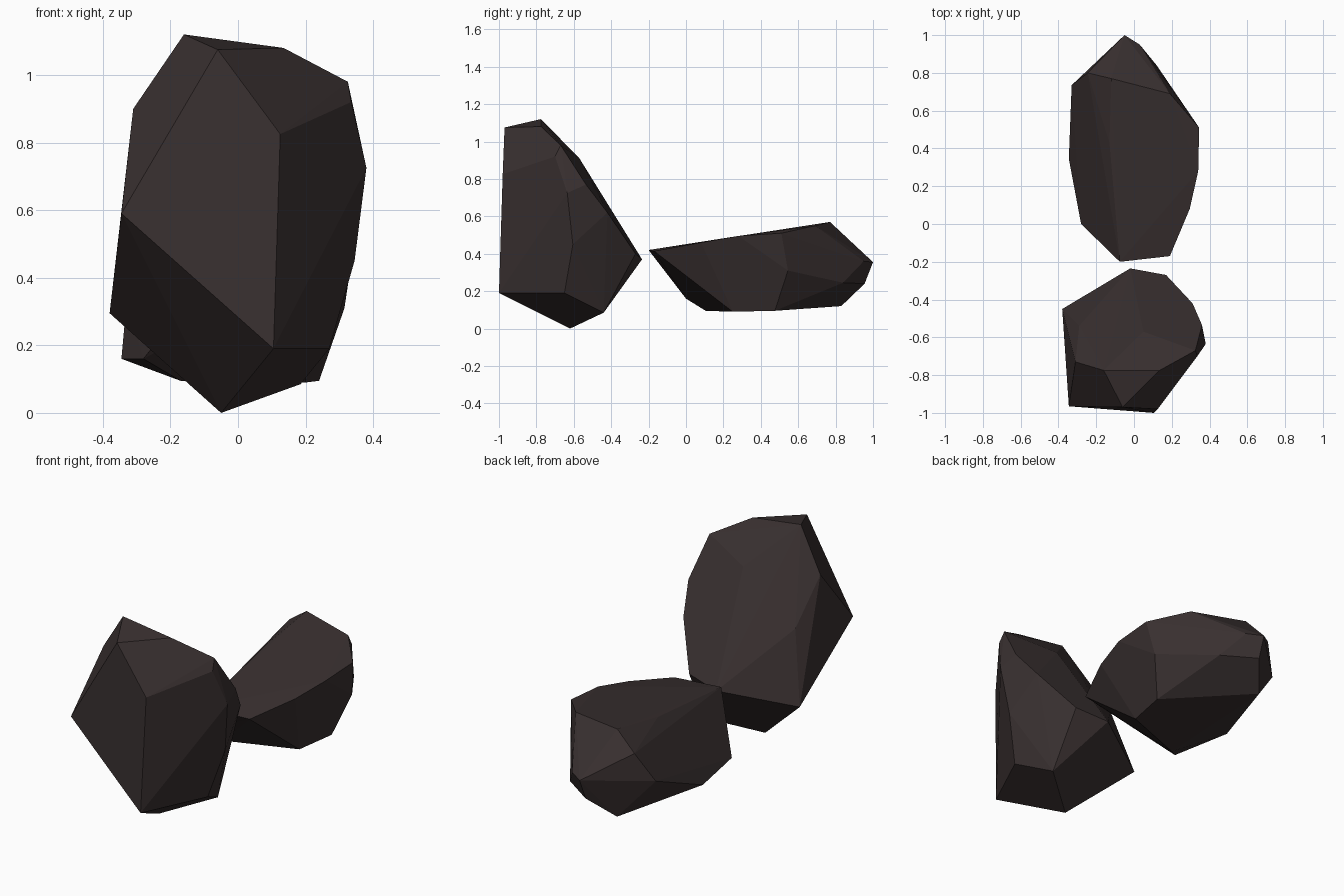
import bpy, bmesh, math

# One dark stone colour
stone = bpy.data.materials.new("dark_brown_stone")
stone.diffuse_color = (0.040, 0.029, 0.029, 1)


def rock(name, corners):
    """Chiselled rock: convex hull around its corner points, flat faces."""
    bm = bmesh.new()
    for c in corners:
        bm.verts.new(c)
    bmesh.ops.convex_hull(bm, input=bm.verts[:])
    bmesh.ops.delete(bm, geom=[v for v in bm.verts if not v.link_faces], context='VERTS')
    bmesh.ops.dissolve_limit(bm, angle_limit=math.radians(3),
                             verts=bm.verts[:], edges=bm.edges[:])
    bmesh.ops.recalc_face_normals(bm, faces=bm.faces[:])
    mesh = bpy.data.meshes.new(name)
    bm.to_mesh(mesh)
    bm.free()
    mesh.materials.append(stone)
    obj = bpy.data.objects.new(name, mesh)
    bpy.context.collection.objects.link(obj)
    return obj


# Tall rock at the front
rock("upright_rock", [
    # crown
    (-.16, -.775, 1.12), (-.06, -.97, 1.075), (.135, -.775, 1.08), (.325, -.67, .98),
    # front face
    (.125, -.98, .825), (.105, -1, .19), (-.345, -.965, .59),
    # right side
    (.335, -.70, .92), (.38, -.635, .725), (.345, -.605, .45), (.27, -.65, .19),
    # left side
    (-.31, -.73, .90), (-.38, -.45, .295), (-.29, -.54, .67),
    # back
    (.36, -.535, .77), (.31, -.42, .62), (.17, -.27, .40), (-.02, -.235, .37),
    (.05, -.57, .91), (.1, -.485, .74),
    # underside
    (-.05, -.62, 0), (.185, -.44, .085),
])

# Low leaning rock at the back
rock("lying_rock", [
    # sloping top
    (-.075, -.2, .42), (.19, -.17, .414), (.295, .08, .46), (.34, .28, .495),
    (.345, .51, .51), (.19, .69, .55), (-.12, .77, .57), (-.13, .43, .51),
    # back tip
    (-.05, 1, .355), (.03, .95, .36), (.12, .84, .245), (-.055, .955, .24),
    (-.245, .80, .48),
    # sides
    (.315, .545, .31), (-.33, .735, .325), (-.345, .345, .16), (-.28, 0, .16),
    # underside
    (-.16, .83, .12), (.24, .475, .095), (.2, .25, .09), (-.17, .105, .095),
])
